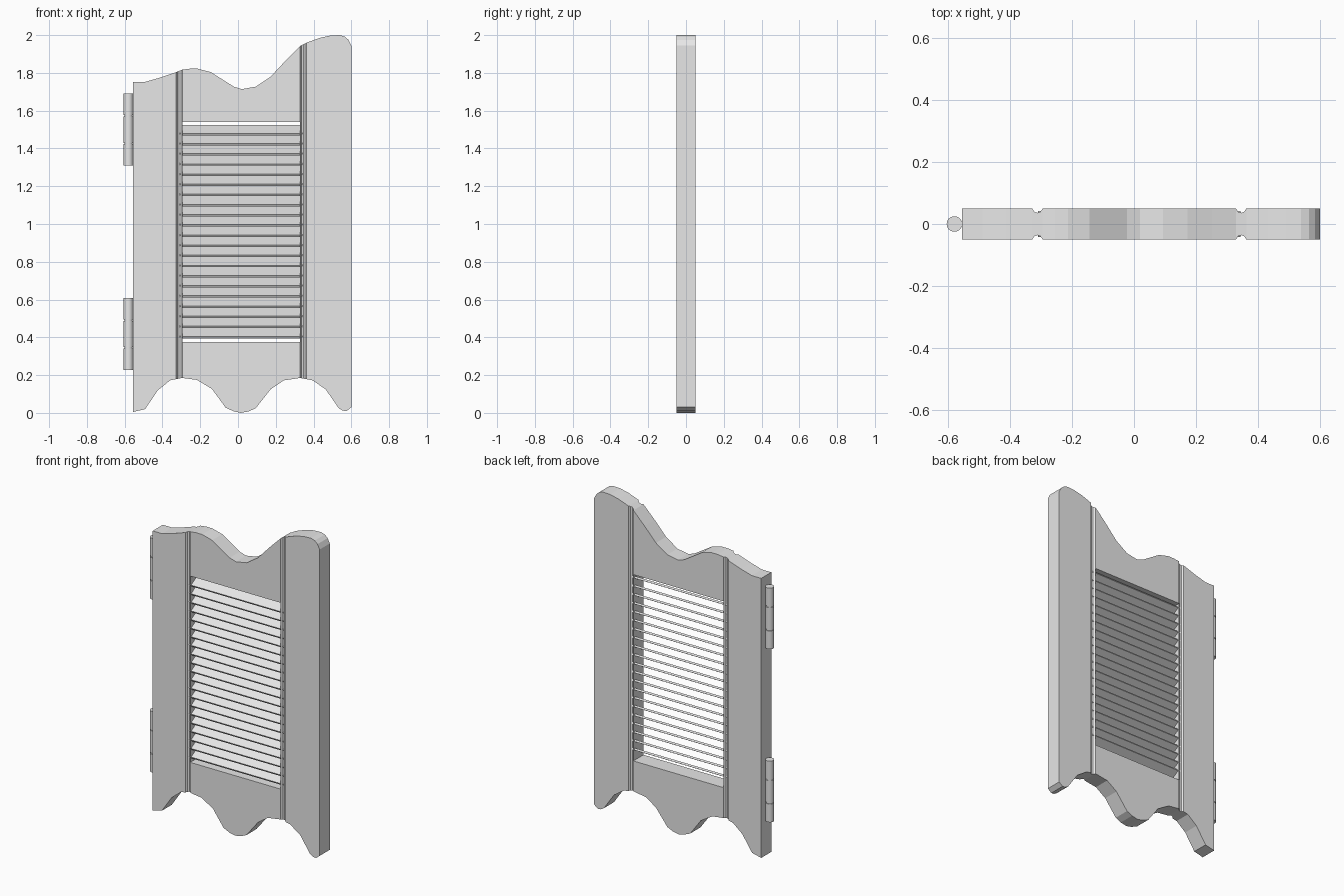
import bpy, bmesh, math

if "Cube" in bpy.data.objects:
    bpy.data.objects.remove(bpy.data.objects["Cube"])

def material(name, v):
    m = bpy.data.materials.new(name)
    m.diffuse_color = (v, v, v, 1)
    m.use_nodes = True
    m.node_tree.nodes["Principled BSDF"].inputs["Base Color"].default_value = m.diffuse_color
    return m

GREY = material("plain_grey", 0.8)

# Wavy outlines of the door, as (x, z)
TOP = [(-.555, 1.753), (-.49, 1.753), (-.413, 1.775), (-.329, 1.803), (-.295, 1.817),
       (-.255, 1.822), (-.213, 1.822), (-.144, 1.804), (-.065, 1.754), (-.022, 1.727),
       (.02, 1.714), (.094, 1.727), (.173, 1.78), (.252, 1.865), (.329, 1.942),
       (.363, 1.96), (.432, 1.985), (.49, 1.998), (.54, 2.0), (.565, 1.992),
       (.585, 1.975), (.6, 1.945)]
BOTTOM = [(-.555, .005), (-.492, .02), (-.424, .12), (-.36, .172), (-.297, .185),
          (-.218, .175), (-.138, .127), (-.065, .027), (-.022, .008), (.015, 0),
          (.057, .008), (.094, .025), (.173, .125), (.242, .172), (.329, .185),
          (.395, .172), (.464, .125), (.533, .025), (.555, .012), (.575, .01), (.6, .03)]
LEFT, RIGHT, LOW, HIGH = -.295, .329, .375, 1.54   # louvre opening

# Half thickness along x, with the two grooves
DEPTH = [(-.555, .05)]
for x0 in (-.312, .346):
    DEPTH += [(x0 + dx, d) for dx, d in
              ((-.017, .05), (-.009, .039), (0, .036), (.009, .039), (.017, .05))]
DEPTH.append((.6, .05))

def at(curve, x):
    for (a, p), (b, q) in zip(curve, curve[1:]):
        if x <= b + 1e-6:
            return p + (q - p) * (x - a) / (b - a)
    return curve[-1][1]

def flat(z):
    return [(-.555, z), (.6, z)]

def finish(bm, name):
    bmesh.ops.recalc_face_normals(bm, faces=bm.faces)
    me = bpy.data.meshes.new(name)
    bm.to_mesh(me)
    bm.free()
    me.materials.append(GREY)
    ob = bpy.data.objects.new(name, me)
    bpy.context.collection.objects.link(ob)
    return ob

def board(name, xa, xb, low, high):
    """Loft of rectangular sections between two outlines."""
    xs = {xa, xb}
    for c in (low, high, DEPTH):
        xs |= {round(x, 4) for x, _ in c if xa < round(x, 4) < xb}
    bm = bmesh.new()
    rings = []
    for x in sorted(xs):
        d, lo, hi = at(DEPTH, x), at(low, x), at(high, x)
        rings.append([bm.verts.new(p) for p in
                      ((x, -d, lo), (x, d, lo), (x, d, hi), (x, -d, hi))])
    for r, s in zip(rings, rings[1:]):
        for i in range(4):
            j = (i + 1) % 4
            bm.faces.new((r[i], r[j], s[j], s[i]))
    bm.faces.new(rings[0])
    bm.faces.new(rings[-1])
    return finish(bm, name)

# Frame
board("left_stile", -.555, LEFT, BOTTOM, TOP)
board("right_stile", RIGHT, .6, BOTTOM, TOP)
board("top_rail", LEFT, RIGHT, flat(HIGH), TOP)
board("bottom_rail", LEFT, RIGHT, BOTTOM, flat(LOW))

# Louvre slats, low at the front
for i in range(21):
    bm = bmesh.new()
    bmesh.ops.create_cube(bm, size=1)
    for v in bm.verts:
        v.co.x *= RIGHT - LEFT + .03
        v.co.y *= .09
        v.co.z *= .012
    ob = finish(bm, f"slat_{i + 1}")
    ob.location = ((LEFT + RIGHT) / 2, 0, .4225 + i * .05375)
    ob.rotation_euler.x = math.radians(30)

def cylinder(name, r, z0, z1, bevel=0):
    bpy.ops.mesh.primitive_cylinder_add(vertices=24, radius=r, depth=z1 - z0,
                                        location=(-.58, 0, (z0 + z1) / 2))
    ob = bpy.context.object
    ob.name = name
    ob.data.materials.append(GREY)
    bpy.ops.object.shade_smooth_by_angle(angle=math.radians(30))

# Hinge barrels: three knuckles on a pin
for label, z in (("lower", .227), ("upper", 1.309)):
    cylinder(label + "_hinge_pin", .021, z + .01, z + .37)
    for k, (a, b) in enumerate(((0, .114), (.121, .26), (.267, .382))):
        cylinder(f"{label}_hinge_knuckle_{k + 1}", .025, z + a, z + b)
